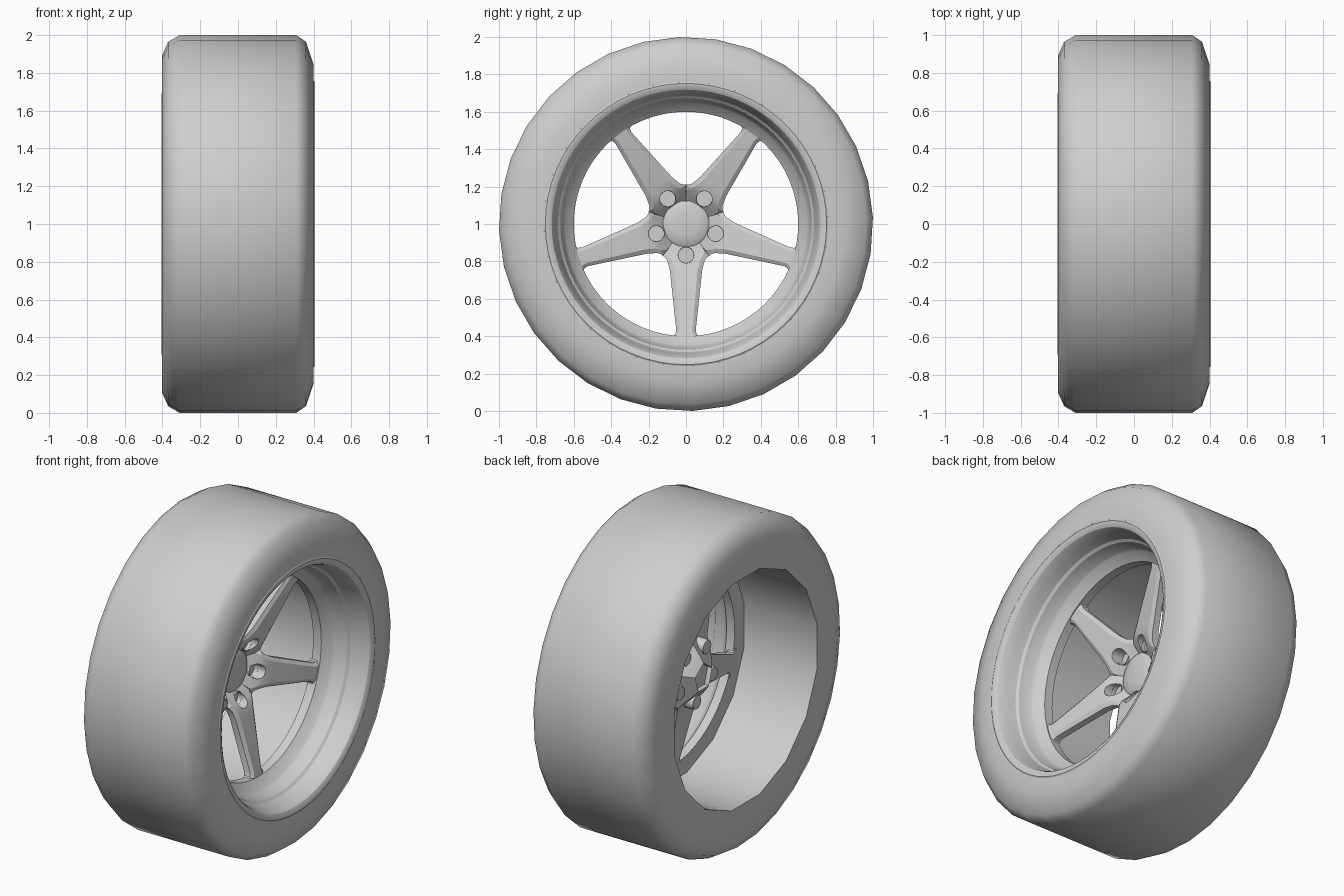
import bpy, bmesh, math
from mathutils import Vector

cube = bpy.data.objects.get("Cube")
if cube:
    bpy.data.objects.remove(cube, do_unlink=True)

# One plain grey for the whole wheel
GREY = (0.62, 0.62, 0.62, 1)
grey = bpy.data.materials.new("plain grey")
grey.use_nodes = True
grey.diffuse_color = GREY
grey.node_tree.nodes["Principled BSDF"].inputs["Base Color"].default_value = GREY

AXLE = Vector((0, 0, 1))


def smooth(obj, angle):
    """Smooth shade an object, keeping edges above the angle sharp."""
    bpy.ops.object.select_all(action='DESELECT')
    obj.select_set(True)
    bpy.context.view_layer.objects.active = obj
    bpy.ops.object.shade_smooth_by_angle(angle=math.radians(angle))


def add_object(name, bm):
    """Turn a bmesh into an object centred on the axle."""
    bmesh.ops.remove_doubles(bm, verts=bm.verts, dist=1e-5)
    mesh = bpy.data.meshes.new(name)
    bm.to_mesh(mesh)
    bm.free()
    mesh.materials.append(grey)
    obj = bpy.data.objects.new(name, mesh)
    obj.location = AXLE
    bpy.context.collection.objects.link(obj)
    return obj


def lathe(name, profile, sides, angle=40, y=0, z=0, phase=0):
    """Spin (x, radius) points about an axis parallel to x."""
    bm = bmesh.new()
    rings = []
    for x, r in profile:
        rings.append([])
        for j in range(sides):
            a = math.radians(90 + phase) + math.tau * j / sides
            rings[-1].append(bm.verts.new((x, y + r * math.cos(a), z + r * math.sin(a))))
    for low, high in zip(rings, rings[1:]):
        for j in range(sides):
            k = (j + 1) % sides
            bm.faces.new((low[j], low[k], high[k], high[j]))
    obj = add_object(name, bm)
    smooth(obj, angle)
    return obj


# Tyre, from the back bead over the tread to the front bead
lathe("tyre", [(-0.403, 0.735), (-0.403, 0.89), (-0.37, 0.965), (-0.31, 1.0),
               (0.31, 1.0), (0.36, 0.965), (0.4, 0.845), (0.4, 0.76),
               (0.385, 0.75)], 32, 55, phase=2)

# Deep dished front of the rim, down to the ring that carries the spokes
lathe("rim_dish", [(0.37, 0.775), (0.397, 0.765), (0.404, 0.752), (0.402, 0.735),
                   (0.392, 0.718), (0.375, 0.709), (0.33, 0.697), (0.285, 0.685),
                   (0.272, 0.672), (0.2, 0.655), (0.19, 0.648), (0.155, 0.612),
                   (0.145, 0.6), (0.09, 0.6), (0.09, 0.71)], 64, 30)

# Open barrel behind the spokes
lathe("rim_barrel", [(0.1, 0.705), (-0.405, 0.705), (-0.405, 0.765)], 16, phase=11.25)

# Tapered spoke: distance from axle, half width, front half width, front x
SECTIONS = [(0.07, 0.051, 0.051, -0.065), (0.12, 0.087, 0.087, -0.022),
            (0.145, 0.105, 0.103, 0.004), (0.17, 0.1235, 0.09, 0.025),
            (0.178, 0.112, 0.083, 0.031), (0.195, 0.1, 0.075, 0.042),
            (0.25, 0.086, 0.062, 0.06), (0.57, 0.052, 0.034, 0.133),
            (0.59, 0.058, 0.038, 0.137), (0.605, 0.08, 0.045, 0.14),
            (0.63, 0.085, 0.05, 0.145)]
bm = bmesh.new()
loops = []
for d, wide, narrow, x in SECTIONS:
    half = [(wide, x - 0.055), (wide, x - 0.014), (narrow, x)]
    outline = half + [(-w, h) for w, h in reversed(half)]
    loops.append([bm.verts.new((h, w, -d)) for w, h in outline])
for a, b in zip(loops, loops[1:]):
    for j in range(6):
        k = (j + 1) % 6
        bm.faces.new((a[j], a[k], b[k], b[j]))
bm.faces.new(loops[0])
bm.faces.new(loops[-1])
bmesh.ops.recalc_face_normals(bm, faces=bm.faces)
spoke = add_object("spoke_1", bm)

# Bolt pocket cut through the root of the spoke
NUT = 0.167
cutter = lathe("pocket_cutter", [(-0.2, 0), (-0.2, 0.042), (0.2, 0.042), (0.2, 0)],
               24, z=-NUT)
cutter.hide_render = True
cut = spoke.modifiers.new("pocket", 'BOOLEAN')
cut.operation = 'DIFFERENCE'
cut.solver = 'EXACT'
cut.object = cutter
bpy.context.view_layer.update()
graph = bpy.context.evaluated_depsgraph_get()
cut_mesh = bpy.data.meshes.new_from_object(spoke.evaluated_get(graph))
spoke.modifiers.clear()
spoke.data = cut_mesh
bpy.data.objects.remove(cutter, do_unlink=True)
smooth(spoke, 25)

# Repeat the spoke, each with a bolt cup sunk into its pocket
for i in range(5):
    turn = math.tau * i / 5
    if i:
        copy = bpy.data.objects.new(f"spoke_{i + 1}", cut_mesh)
        copy.location = AXLE
        copy.rotation_euler.x = turn
        bpy.context.collection.objects.link(copy)
    a = turn - math.pi / 2
    lathe(f"bolt_cup_{i + 1}", [(-0.075, 0), (-0.075, 0.04), (-0.05, 0.045),
                                (-0.005, 0.045), (-0.005, 0.041), (-0.03, 0.041),
                                (-0.03, 0)], 24, 40,
          NUT * math.cos(a), NUT * math.sin(a))

# Hub cap with a shallow dome
lathe("hub_cap", [(-0.09, 0), (-0.09, 0.105), (-0.08, 0.115), (-0.025, 0.124),
                  (-0.018, 0.115), (-0.01, 0.06), (-0.008, 0)], 32, 35)
